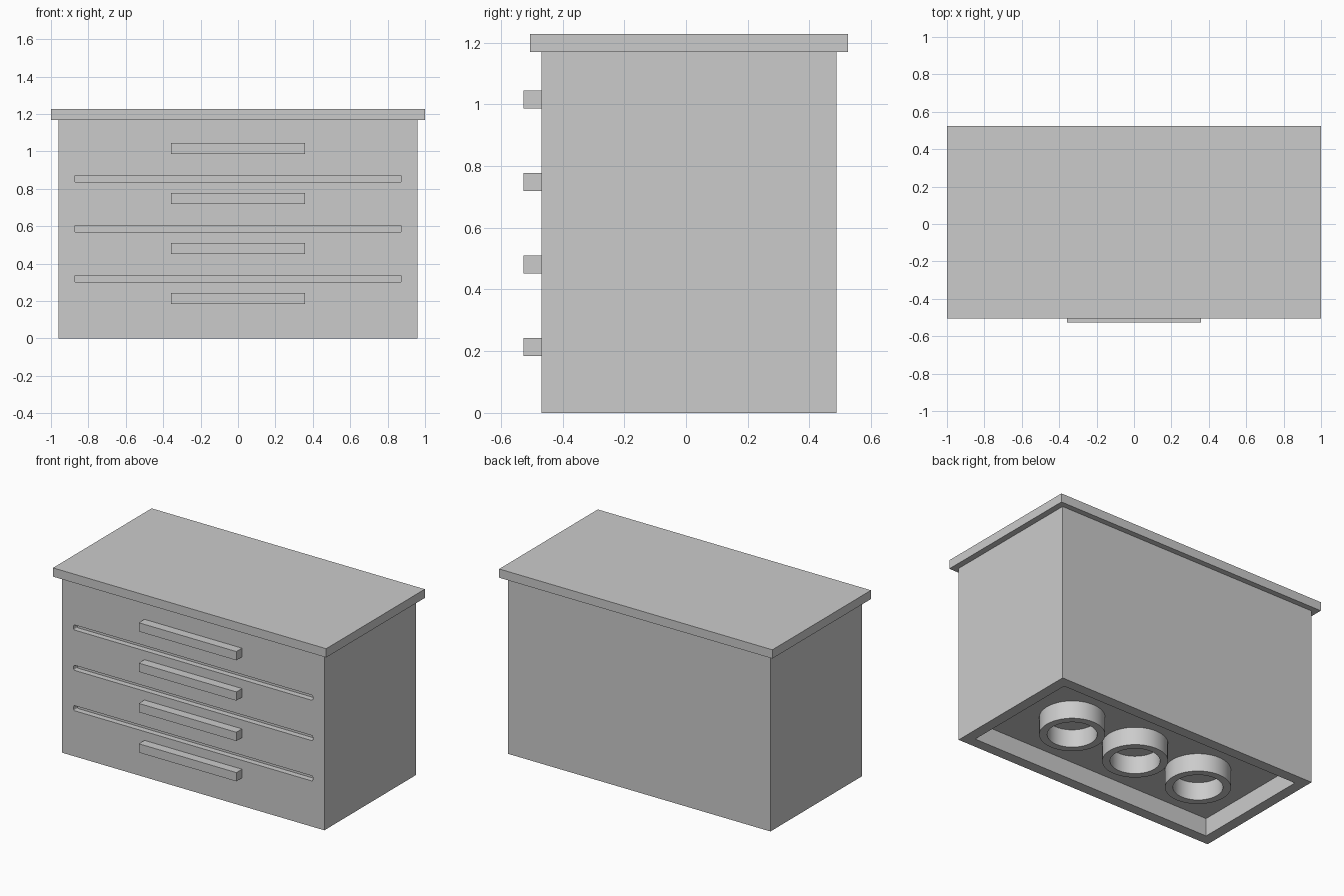
import bpy
import bmesh
import math
from mathutils import Matrix, Vector

if "Cube" in bpy.data.objects:
    bpy.data.objects.remove(bpy.data.objects["Cube"], do_unlink=True)

GREY = (0.6, 0.6, 0.6, 1.0)
grey = bpy.data.materials.new("grey")
grey.use_nodes = True
grey.diffuse_color = GREY
grey.node_tree.nodes["Principled BSDF"].inputs["Base Color"].default_value = GREY

MID_Y = 0.01          # depth centre of the cabinet
FRONT_Y = -0.468
BACK_Y = 0.488
RECESS = 0.118        # depth of the hollow underside
WALL = 0.07


def add_object(name, bm):
    mesh = bpy.data.meshes.new(name)
    bm.to_mesh(mesh)
    bm.free()
    mesh.materials.append(grey)
    obj = bpy.data.objects.new(name, mesh)
    bpy.context.collection.objects.link(obj)
    return obj


def box(name, half_x, y, z, round_ends=0.0):
    """Box centred on x, spanning the y and z ranges."""
    bm = bmesh.new()
    centre = Vector((0, sum(y) / 2, sum(z) / 2))
    size = Vector((2 * half_x, y[1] - y[0], z[1] - z[0]))
    bmesh.ops.create_cube(bm, size=1, matrix=Matrix.Translation(centre) @ Matrix.Diagonal(size).to_4x4())
    if round_ends:
        along_y = [e for e in bm.edges if abs(e.verts[0].co.y - e.verts[1].co.y) > 1e-4]
        bmesh.ops.bevel(bm, geom=along_y, offset=round_ends, segments=3, profile=0.5, affect='EDGES')
    return add_object(name, bm)


def cut(target, cutter):
    """Subtract the cutter from the target and discard it."""
    cutter.hide_render = True
    mod = target.modifiers.new("cut", 'BOOLEAN')
    mod.operation = 'DIFFERENCE'
    mod.solver = 'EXACT'
    mod.object = cutter
    bpy.context.view_layer.objects.active = target
    bpy.ops.object.modifier_apply(modifier=mod.name)
    bpy.data.objects.remove(cutter, do_unlink=True)


def tube(name, x, outer, inner, z0, z1, sides=48):
    """Upright ring spun from a rectangular profile."""
    bm = bmesh.new()
    profile = [(inner, z0), (outer, z0), (outer, z1), (inner, z1)]
    verts = [bm.verts.new((x + r, MID_Y, z)) for r, z in profile]
    edges = [bm.edges.new((verts[i], verts[(i + 1) % 4])) for i in range(4)]
    bmesh.ops.spin(bm, geom=verts + edges, cent=(x, MID_Y, 0), axis=(0, 0, 1),
                   angle=math.tau, steps=sides)
    bmesh.ops.remove_doubles(bm, verts=bm.verts, dist=1e-4)
    bmesh.ops.recalc_face_normals(bm, faces=bm.faces)
    obj = add_object(name, bm)
    bpy.ops.object.select_all(action='DESELECT')
    obj.select_set(True)
    bpy.context.view_layer.objects.active = obj
    bpy.ops.object.shade_smooth_by_angle(angle=math.radians(30))


# Cabinet body with a hollow underside
body = box("cabinet_body", 0.96, (FRONT_Y, BACK_Y), (0, 1.169))
cut(body, box("underside_cutter", 0.96 - WALL, (FRONT_Y + WALL, BACK_Y - WALL), (-0.1, RECESS)))

# Grooves between the drawers
for i in range(3):
    z = 0.319 + i * 0.267
    cut(body, box("groove_cutter", 0.875, (FRONT_Y - 0.05, FRONT_Y + 0.038),
                  (z - 0.017, z + 0.017), round_ends=0.007))

# Overhanging top
box("top_slab", 1.0, (-0.506, 0.525), (1.169, 1.227))

# Drawer handles
for i in range(4):
    z = 0.214 + i * 0.267
    box(f"drawer_handle_{i + 1}", 0.357, (-0.527, FRONT_Y), (z - 0.029, z + 0.029))

# Tubes inside the hollow underside
for i in range(3):
    tube(f"underside_tube_{i + 1}", (i - 1) * 0.485, 0.195, 0.148, 0, RECESS)
